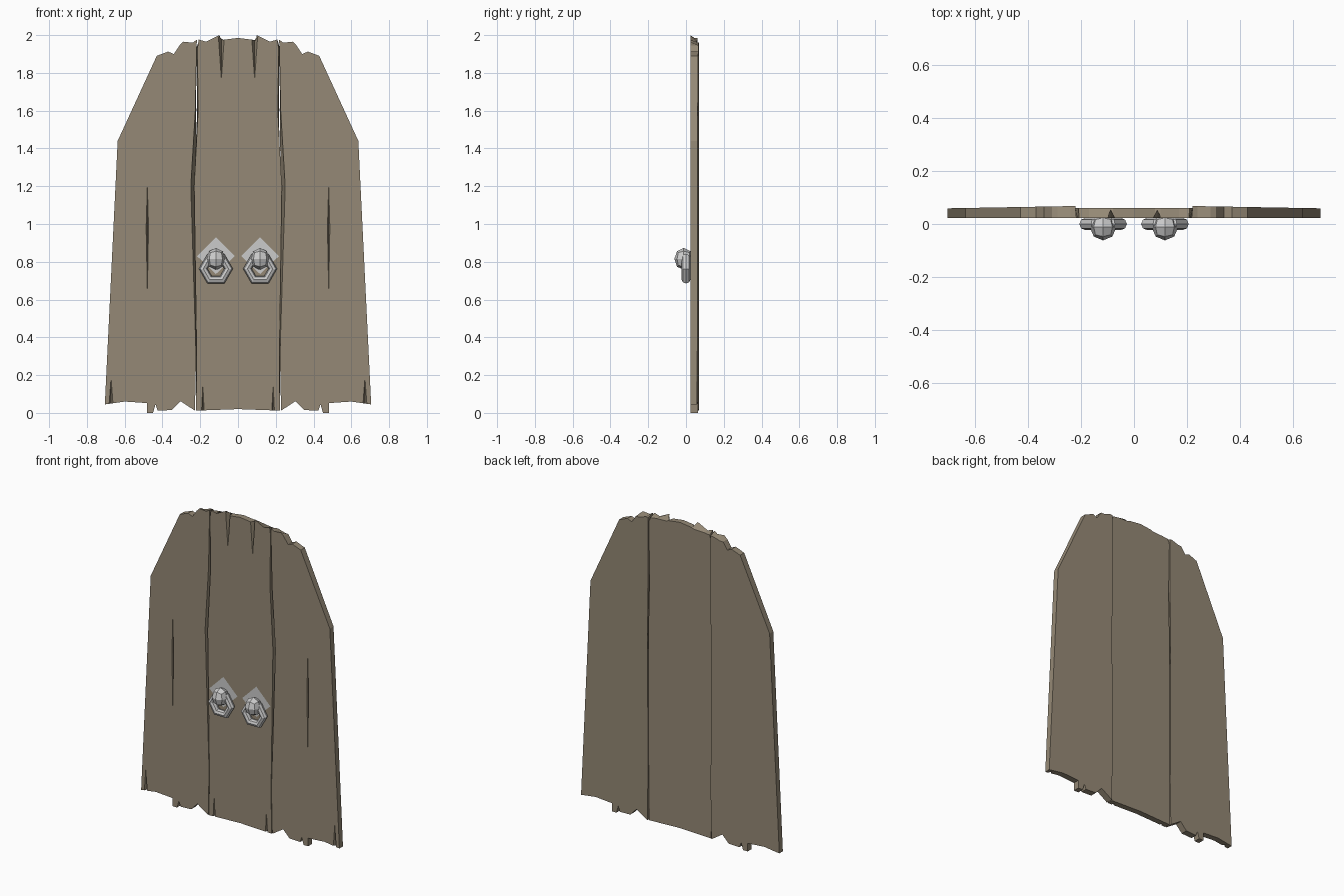
import bpy, bmesh
from mathutils import Vector

if "Cube" in bpy.data.objects:
    bpy.data.objects.remove(bpy.data.objects["Cube"])

wood = bpy.data.materials.new("weathered_wood")
wood.diffuse_color = (0.30, 0.25, 0.18, 1)
wood.use_nodes = True
wood.node_tree.nodes["Principled BSDF"].inputs["Base Color"].default_value = wood.diffuse_color


def finish(name, bm, mat=None):
    bmesh.ops.recalc_face_normals(bm, faces=bm.faces[:])
    me = bpy.data.meshes.new(name)
    bm.to_mesh(me)
    bm.free()
    ob = bpy.data.objects.new(name, me)
    bpy.context.collection.objects.link(ob)
    if mat:
        me.materials.append(mat)
    return ob


# plank from an outline of (x, z, back_x, back_z); back face may slope with x
def plank(name, pts, back):
    bm = bmesh.new()
    f = [bm.verts.new((p[0], 0.023, p[1])) for p in pts]
    b = [bm.verts.new((p[2], back(p[2]), p[3])) for p in pts]
    bm.faces.new(f)
    bm.faces.new(b[::-1])
    n = len(pts)
    for i in range(n):
        j = (i + 1) % n
        bm.faces.new((f[i], b[i], b[j], f[j]))
    return finish(name, bm, wood)


# tapered split carved into the front: (x, z0, z1, half width, z of widest point, depth)
def carve(ob, cracks):
    bm = bmesh.new()
    for x, z0, z1, w, zw, d in cracks:
        vs = [bm.verts.new(c) for c in ((x, 0.018, z0), (x, 0.018, z1), (x - w, 0.018, zw),
                                        (x + w, 0.018, zw), (x, 0.023 + d, zw))]
        bmesh.ops.convex_hull(bm, input=vs)
    cutter = finish("crack_cutter", bm)
    cutter.hide_render = True
    m = ob.modifiers.new("cracks", 'BOOLEAN')
    m.operation, m.solver, m.object = 'DIFFERENCE', 'EXACT', cutter
    bpy.context.view_layer.objects.active = ob
    bpy.ops.object.modifier_apply(modifier=m.name)
    bpy.data.objects.remove(cutter)


def full(p):
    return p if len(p) == 4 else (p[0], p[1], p[0], p[1])


# centre plank: right half of the outline, then mirrored
half = [full(p) for p in [
    (0.08, 1.975), (0.10, 2.0, 0.10, 1.968), (0.17, 1.965), (0.208, 1.977, 0.21, 1.96),
    (0.215, 1.93, 0.222, 1.93), (0.211, 1.60, 0.216, 1.60), (0.232, 1.20, 0.225, 1.20),
    (0.219, 0.30, 0.222, 0.30), (0.222, 0.012)]]
flip = [(-x, z, -bx, bz) for x, z, bx, bz in reversed(half)]
outline = [(0, 1.985, 0, 1.985)] + half + [(0, 0.02, 0, 0.02)] + flip
centre = plank("centre_plank", outline, lambda x: 0.061)
carve(centre, [c for s in (-1, 1) for c in (
    (s * 0.088, 1.73, 2.04, 0.018, 1.985, 0.03),
    (s * 0.186, -0.04, 0.185, 0.009, 0.005, 0.02))])

# side planks
side = [full(p) for p in [
    (0.218, 1.975, 0.222, 1.96), (0.24, 1.96), (0.29, 1.965, 0.29, 1.945), (0.31, 1.945),
    (0.34, 1.90), (0.37, 1.913), (0.43, 1.89), (0.637, 1.44), (0.705, 0.045),
    (0.60, 0.06), (0.483, 0.052), (0.483, 0.0), (0.45, 0.0), (0.437, 0.045),
    (0.425, 0.012), (0.35, 0.015), (0.305, 0.062), (0.228, 0.012),
    (0.222, 0.30, 0.223, 0.30), (0.25, 1.20, 0.226, 1.20), (0.226, 1.60, 0.221, 1.60)]]
for s, label in ((1, "right"), (-1, "left")):
    ob = plank(label + "_plank", [(s * x, z, s * bx, bz) for x, z, bx, bz in side],
               lambda x: 0.072 - 0.018 * abs(x))
    carve(ob, [(s * 0.48, 0.55, 1.265, 0.008, 0.98, 0.02),
               (s * 0.672, -0.02, 0.215, 0.013, 0.04, 0.025)])

# door knockers: diamond plate, faceted knob and hexagonal ring
for s, label in ((1, "right"), (-1, "left")):
    x = s * 0.117
    bm = bmesh.new()
    bm.faces.new([bm.verts.new((x + dx, 0.019, z)) for dx, z in
                  ((-0.1, 0.83), (0, 0.735), (0.1, 0.83), (0, 0.93))])
    finish(label + "_knocker_plate", bm)

    bm = bmesh.new()
    bmesh.ops.create_cube(bm, size=2)
    bmesh.ops.subdivide_edges(bm, edges=bm.edges[:], cuts=1, use_grid_fill=True)
    for v in bm.verts:
        n = v.co.normalized()
        v.co = Vector((x + 0.05 * n.x, -0.012 + 0.05 * n.y, 0.815 + 0.058 * n.z))
    finish(label + "_knocker_knob", bm)

    bpy.ops.mesh.primitive_torus_add(major_segments=6, minor_segments=8, major_radius=0.067,
                                     minor_radius=0.023, location=(x, 0, 0.763),
                                     rotation=(1.570796, 0, 0))
    bpy.context.object.name = label + "_knocker_ring"
